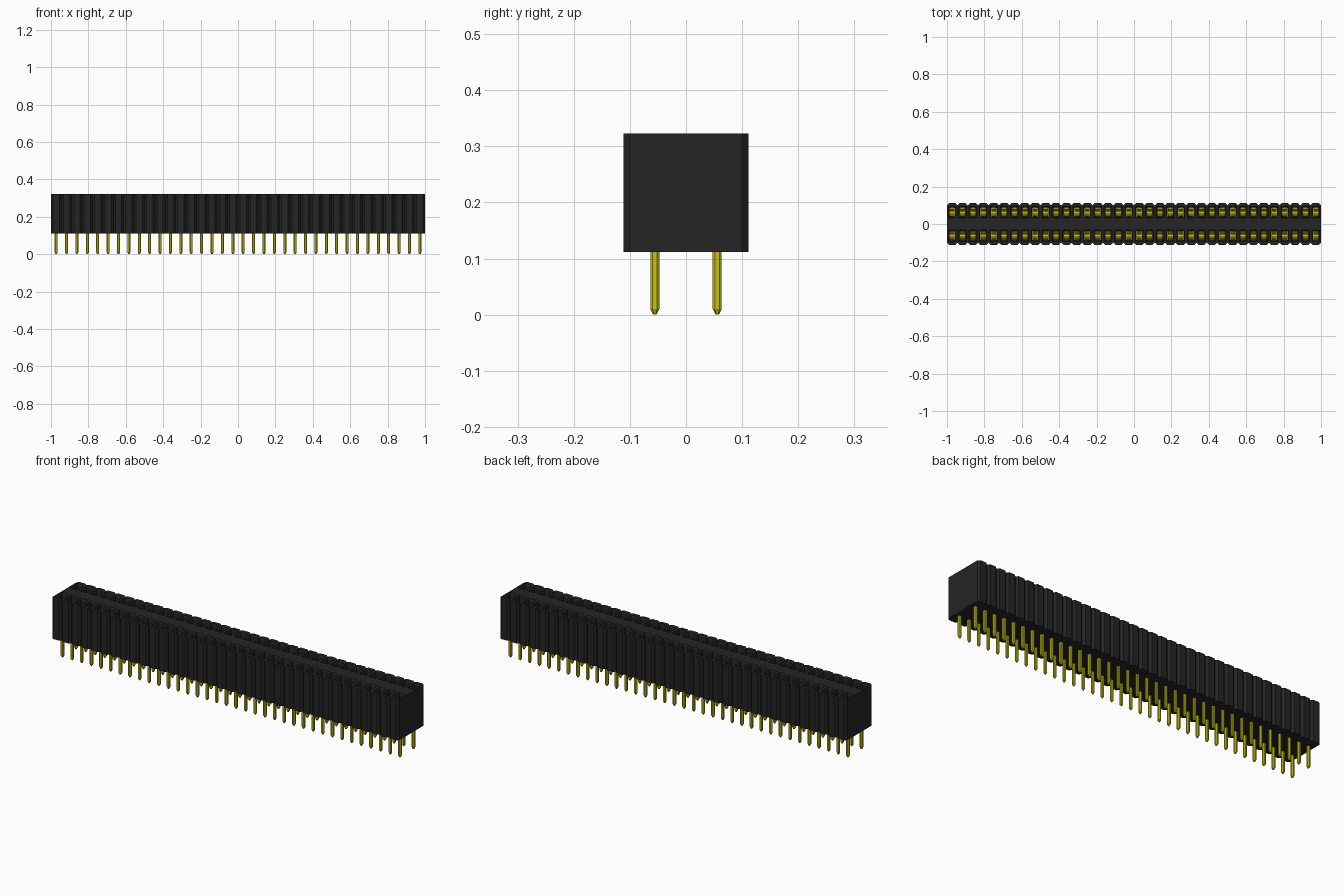
import bpy
import bmesh

if "Cube" in bpy.data.objects:
    bpy.data.objects.remove(bpy.data.objects["Cube"])

COUNT = 36
PITCH = 2 / COUNT
HALF_DEPTH = 0.111
ROW_Y = 0.0555
BASE_Z, TOP_Z = 0.112, 0.323
CHAMFER = 0.011


def material(name, color, roughness):
    mat = bpy.data.materials.new(name)
    mat.use_nodes = True
    mat.diffuse_color = color
    bsdf = mat.node_tree.nodes["Principled BSDF"]
    bsdf.inputs["Base Color"].default_value = color
    bsdf.inputs["Roughness"].default_value = roughness
    return mat


black = material("black plastic", (0.018, 0.018, 0.019, 1), 0.6)
gold = material("yellow metal", (0.58, 0.55, 0.006, 1), 0.4)


def make_object(name, bm, mat):
    bmesh.ops.recalc_face_normals(bm, faces=bm.faces)
    mesh = bpy.data.meshes.new(name)
    bm.to_mesh(mesh)
    bm.free()
    mesh.materials.append(mat)
    obj = bpy.data.objects.new(name, mesh)
    bpy.context.collection.objects.link(obj)
    return obj


def loft(bm, rings):
    """Closed solid through rings of points with equal counts."""
    loops = [[bm.verts.new(p) for p in ring] for ring in rings]
    n = len(loops[0])
    for low, high in zip(loops, loops[1:]):
        for i in range(n):
            j = (i + 1) % n
            bm.faces.new((low[i], low[j], high[j], high[i]))
    bm.faces.new(loops[0][::-1])
    bm.faces.new(loops[-1])


def rect(x, y, z, hx, hy):
    return [(x - hx, y - hy, z), (x + hx, y - hy, z),
            (x + hx, y + hy, z), (x - hx, y + hy, z)]


def octagon(x, y, z, r):
    c = r * 0.5
    return [(x + a, y + b, z) for a, b in
            ((-c, -r), (c, -r), (r, -c), (r, c), (c, r), (-c, r), (-r, c), (-r, -c))]


positions = [(-1 + (i + 0.5) * PITCH, side * ROW_Y, side)
             for side in (-1, 1) for i in range(COUNT)]

# Housing: one long outline with a chamfered notch between contacts
front = []
for i in range(COUNT):
    x0 = -1 + i * PITCH
    front += [(x0, -HALF_DEPTH + CHAMFER), (x0 + CHAMFER, -HALF_DEPTH),
              (x0 + PITCH - CHAMFER, -HALF_DEPTH)]
front.append((1, -HALF_DEPTH + CHAMFER))
outline = front + [(x, -y) for x, y in reversed(front)]
bm = bmesh.new()
loft(bm, [[(x, y, z) for x, y in outline] for z in (BASE_Z, TOP_Z)])
housing = make_object("housing", bm, black)

# Socket holes with a flared mouth
bm = bmesh.new()
for x, y, side in positions:
    loft(bm, [rect(x, y + side * 0.007, 0.14, 0.018, 0.027),
              rect(x, y + side * 0.007, TOP_Z - 0.008, 0.018, 0.027),
              rect(x, y + side * 0.007, TOP_Z + 0.004, 0.022, 0.032)])
cutter = make_object("socket_cutter", bm, black)
cutter.hide_render = True
cut = housing.modifiers.new("sockets", "BOOLEAN")
cut.operation = "DIFFERENCE"
cut.solver = "EXACT"
cut.object = cutter
bpy.context.view_layer.objects.active = housing
bpy.ops.object.modifier_apply(modifier=cut.name)
bpy.data.objects.remove(cutter)

# Pins with tapered tips
bm = bmesh.new()
for x, y, side in positions:
    loft(bm, [octagon(x, y, 0, 0.003), octagon(x, y, 0.010, 0.008),
              octagon(x, y, BASE_Z + 0.01, 0.008)])
make_object("pins", bm, gold)

# Spring contacts: a base plate and two leaves pinching together, flared on top
bm = bmesh.new()
for x, y, side in positions:
    cy = y + side * 0.007
    loft(bm, [rect(x, cy, 0.141, 0.014, 0.024), rect(x, cy, 0.147, 0.014, 0.024)])
    for s in (-1, 1):
        path = ((0.145, 0.022), (0.20, 0.019), (0.265, 0.008), (0.295, 0.016))
        loft(bm, [rect(x, cy + s * off, z, 0.013, 0.0025) for z, off in path])
make_object("spring_contacts", bm, gold)
